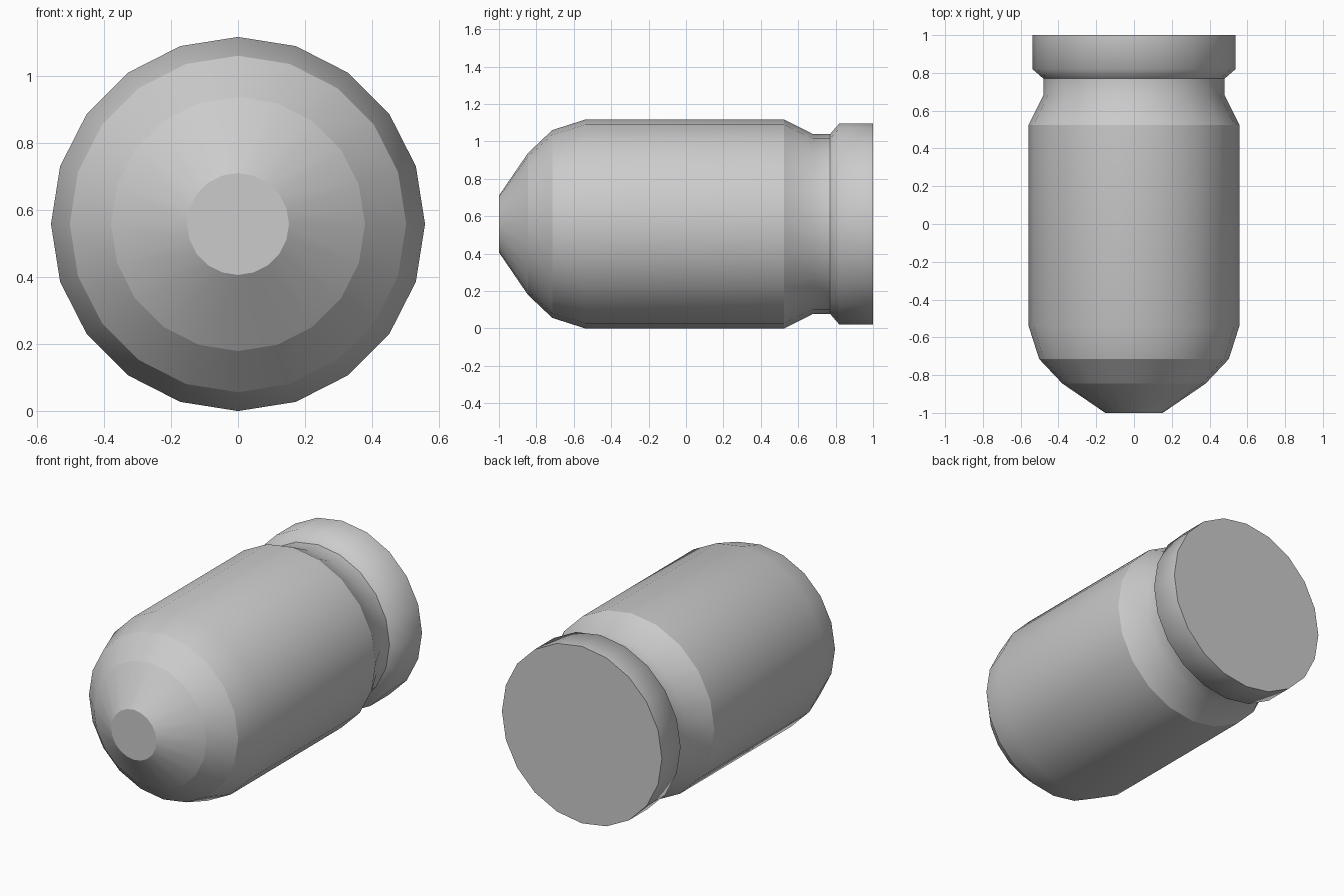
import bpy, bmesh, math

if "Cube" in bpy.data.objects:
    bpy.data.objects.remove(bpy.data.objects["Cube"])

SIDES = 20
AXIS_Z = 0.558

# Profile from nose to base: (y, radius, ring is a hard edge)
PROFILE = [
    (-1.00, 0.152, True),    # flat nose tip
    (-0.845, 0.379, True),
    (-0.715, 0.502, True),
    (-0.54, 0.558, False),   # body start
    (0.525, 0.558, True),    # body end
    (0.68, 0.48, False),     # groove
    (0.77, 0.48, True),
    (0.82, 0.538, False),    # rim
    (1.00, 0.538, True),
]

bm = bmesh.new()
rings = []
for y, r, _ in PROFILE:
    rings.append([bm.verts.new((r * math.sin(2 * math.pi * i / SIDES), y,
                                AXIS_Z + r * math.cos(2 * math.pi * i / SIDES)))
                  for i in range(SIDES)])

# Walls between neighbouring rings, smooth around the axis
for a, b in zip(rings, rings[1:]):
    for i in range(SIDES):
        j = (i + 1) % SIDES
        bm.faces.new((a[i], a[j], b[j], b[i])).smooth = True

# Flat nose and base caps
bm.faces.new(rings[0])
bm.faces.new(rings[-1])
bmesh.ops.recalc_face_normals(bm, faces=bm.faces[:])

# Hard rings
for ring, (_, _, hard) in zip(rings, PROFILE):
    if hard:
        for i in range(SIDES):
            bm.edges.get((ring[i], ring[(i + 1) % SIDES])).smooth = False

mesh = bpy.data.meshes.new("capsule_body")
bm.to_mesh(mesh)
bm.free()
body = bpy.data.objects.new("capsule_body", mesh)
bpy.context.collection.objects.link(body)
